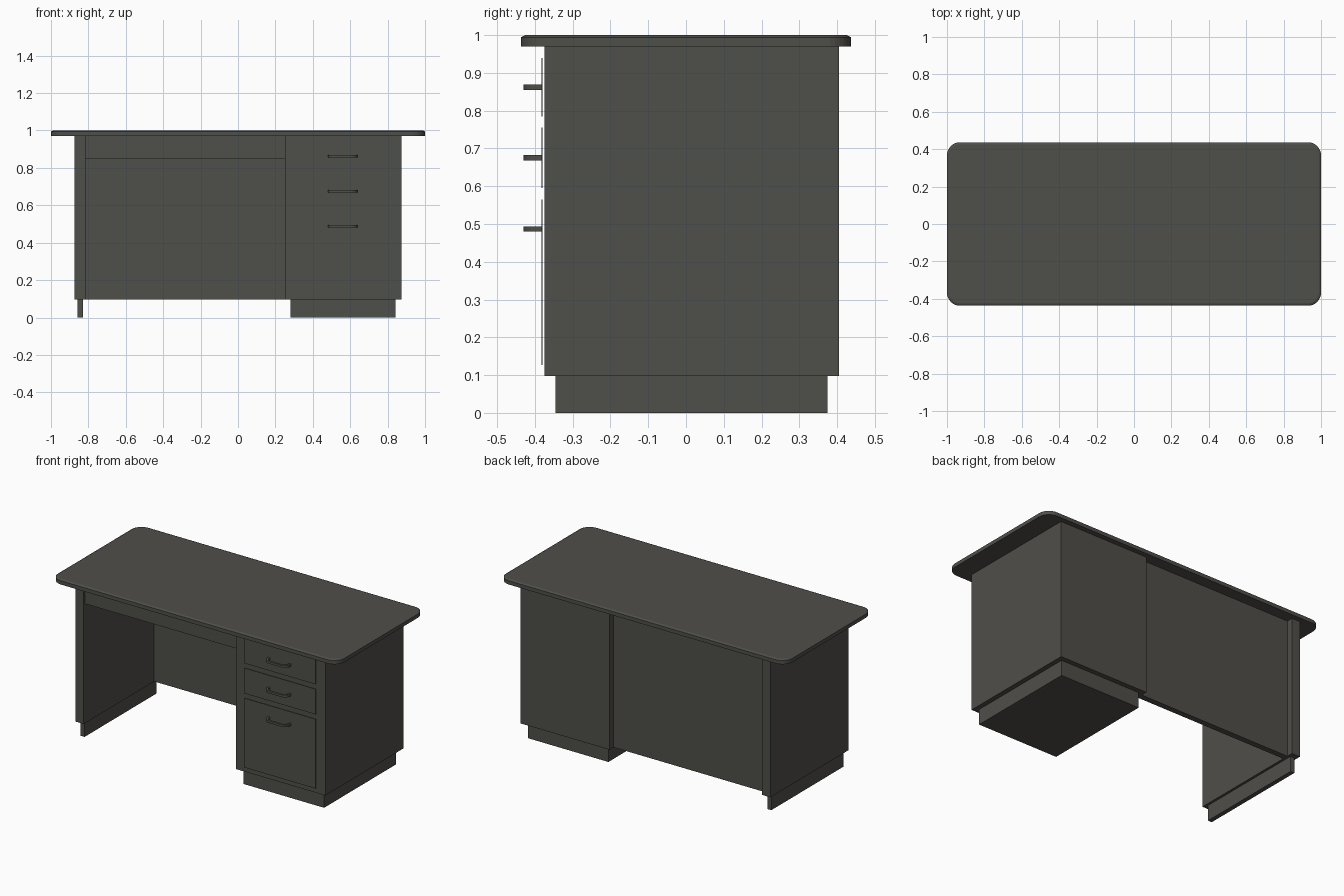
import bpy, bmesh, math

if "Cube" in bpy.data.objects:
    bpy.data.objects.remove(bpy.data.objects["Cube"])

mat = bpy.data.materials.new("dark olive grey")
mat.diffuse_color = (0.078, 0.077, 0.067, 1)
mat.use_nodes = True
mat.node_tree.nodes["Principled BSDF"].inputs["Base Color"].default_value = mat.diffuse_color


def finish(name, bm):
    bmesh.ops.recalc_face_normals(bm, faces=bm.faces)
    me = bpy.data.meshes.new(name)
    bm.to_mesh(me)
    bm.free()
    me.materials.append(mat)
    ob = bpy.data.objects.new(name, me)
    bpy.context.collection.objects.link(ob)
    return ob


def box(name, x0, x1, y0, y1, z0, z1):
    bm = bmesh.new()
    bmesh.ops.create_cube(bm, size=1)
    for v in bm.verts:
        v.co.x = x0 if v.co.x < 0 else x1
        v.co.y = y0 if v.co.y < 0 else y1
        v.co.z = z0 if v.co.z < 0 else z1
    return finish(name, bm)


def loft(name, rings):
    """Closed solid through matching rings of points."""
    bm = bmesh.new()
    vs = [[bm.verts.new(p) for p in r] for r in rings]
    n = len(vs[0])
    for a, b in zip(vs, vs[1:]):
        for i in range(n):
            j = (i + 1) % n
            bm.faces.new((a[i], a[j], b[j], b[i]))
    bm.faces.new(vs[0][::-1])
    bm.faces.new(vs[-1])
    return finish(name, bm)


def rounded_ring(hx, hy, r, z, seg=8):
    pts = []
    for k, (sx, sy) in enumerate(((1, 1), (-1, 1), (-1, -1), (1, -1))):
        for i in range(seg + 1):
            a = math.pi / 2 * (k + i / seg)
            pts.append((sx * (hx - r) + r * math.cos(a),
                        sy * (hy - r) + r * math.sin(a), z))
    return pts


# Table top with rounded corners and a small top chamfer
loft("table_top", [rounded_ring(1, 0.437, 0.07, 0.97),
                   rounded_ring(1, 0.437, 0.07, 0.994),
                   rounded_ring(0.988, 0.425, 0.058, 1.0)])

# Drawer pedestal and side panel, each on a recessed plinth
for name, x0, x1, inset in (("pedestal", 0.25, 0.873, 0.03),
                            ("side_panel", -0.873, -0.815, 0.015)):
    box(name, x0, x1, -0.375, 0.405, 0.097, 0.97)
    box(name + "_plinth", x0 + inset, x1 - inset, -0.345, 0.374, 0, 0.097)

# Back panel and shallow centre drawer
box("back_panel", -0.815, 0.25, 0.328, 0.365, 0.097, 0.97)
box("centre_drawer", -0.815, 0.25, -0.36, 0.328, 0.85, 0.97)


def handle(name, cx, cz):
    """Flat bar bent into a U with rounded corners."""
    def side(off):
        w, front, r = 0.08 - off, -0.43 + off, 0.036 - off
        half = [(w, -0.381)]
        for i in range(7):
            a = math.pi / 2 * i / 6
            half.append((w - r + r * math.cos(a), front + r - r * math.sin(a)))
        return half + [(-x, y) for x, y in reversed(half)]
    loop = side(0) + side(0.013)[::-1]
    h = 0.007
    ob = loft(name, [[(cx + x, y, cz + s * h) for x, y in loop] for s in (-1, 1)])
    return ob


# Three drawer fronts with handles
for i, (z0, z1, hz) in enumerate(((0.785, 0.94, 0.862),
                                  (0.595, 0.755, 0.675),
                                  (0.127, 0.565, 0.487))):
    box(f"drawer_front_{i + 1}", 0.31, 0.81, -0.383, -0.380, z0, z1)
    handle(f"drawer_handle_{i + 1}", 0.56, hz)
